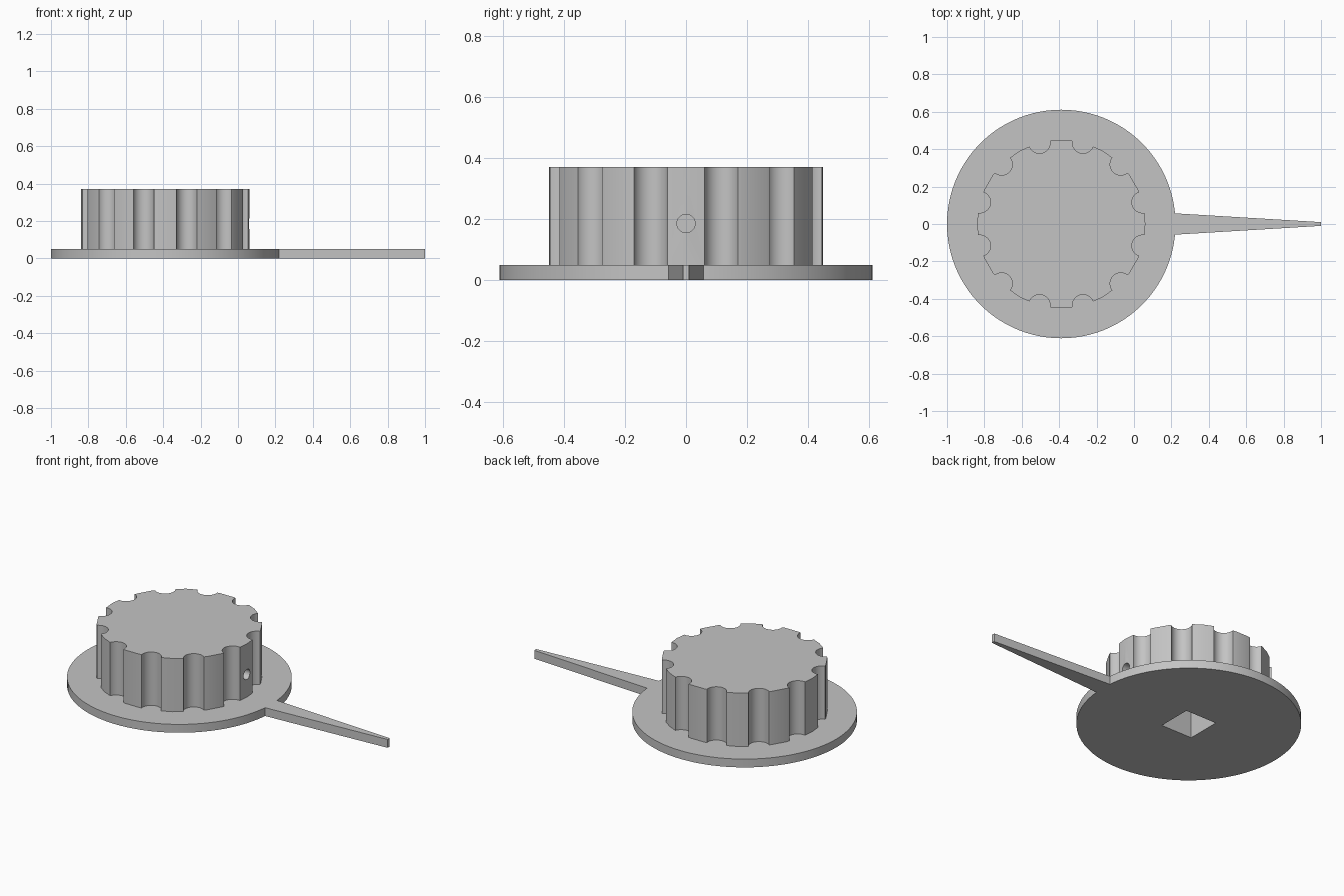
import bpy
import math

if "Cube" in bpy.data.objects:
    bpy.data.objects.remove(bpy.data.objects["Cube"], do_unlink=True)

CENTRE = -0.389
BASE_TOP, KNOB_TOP = 0.05, 0.37
KNOB_RADIUS, BASE_RADIUS = 0.45, 0.611

grey = bpy.data.materials.new("plain_grey")
grey.use_nodes = True
grey.diffuse_color = (0.55, 0.55, 0.55, 1)
grey.node_tree.nodes["Principled BSDF"].inputs["Base Color"].default_value = grey.diffuse_color


def prism(name, outline, low, high):
    """Extrude a flat outline between two heights."""
    count = len(outline)
    verts = [(x, y, z) for z in (low, high) for x, y in outline]
    faces = [list(reversed(range(count))), list(range(count, 2 * count))]
    for i in range(count):
        j = (i + 1) % count
        faces.append([i, j, j + count, i + count])
    mesh = bpy.data.meshes.new(name)
    mesh.from_pydata(verts, [], faces)
    mesh.materials.append(grey)
    obj = bpy.data.objects.new(name, mesh)
    bpy.context.collection.objects.link(obj)
    return obj


def circle(x, y, radius, sides):
    turn = math.tau / sides
    return [(x + radius * math.cos(i * turn), y + radius * math.sin(i * turn))
            for i in range(sides)]


def square(x, y, half):
    return [(x - half, y - half), (x + half, y - half),
            (x + half, y + half), (x - half, y + half)]


def activate(obj):
    bpy.ops.object.select_all(action="DESELECT")
    obj.select_set(True)
    bpy.context.view_layer.objects.active = obj


def cut(target, cutter):
    """Subtract the cutter for good and discard it."""
    cutter.hide_render = True
    activate(target)
    mod = target.modifiers.new("cut", "BOOLEAN")
    mod.operation, mod.solver, mod.object = "DIFFERENCE", "EXACT", cutter
    bpy.ops.object.modifier_apply(modifier=mod.name)
    bpy.data.objects.remove(cutter, do_unlink=True)


def smooth(obj):
    activate(obj)
    bpy.ops.object.shade_smooth_by_angle(angle=math.radians(28))


# Round base plate
base = prism("base_plate", circle(CENTRE, 0, BASE_RADIUS, 100), 0, BASE_TOP)

# Grip with twelve finger scallops
grip = prism("grip", circle(CENTRE, 0, KNOB_RADIUS, 30), BASE_TOP, KNOB_TOP)
for i in range(12):
    angle = math.radians(15 + 30 * i)
    x = CENTRE + KNOB_RADIUS * math.cos(angle)
    y = KNOB_RADIUS * math.sin(angle)
    cut(grip, prism("scallop_cutter", circle(x, y, 0.057, 30), 0, 0.5))

# Square shaft socket from below
for part in (base, grip):
    cut(part, prism("socket_cutter", square(CENTRE, 0, 0.104), -0.1, 0.31))

# Set screw hole on the pointer side, running into the socket
screw = prism("screw_cutter", circle(0, 0, 0.03, 30), 0, 0.5)
screw.rotation_euler = (0, math.pi / 2, 0)
screw.location = (CENTRE + 0.05, 0, 0.185)
bpy.context.view_layer.update()
cut(grip, screw)

smooth(base)
smooth(grip)

# Tapered pointer arm
prism("pointer", [(0.218, -0.057), (1, -0.01), (1, 0.01), (0.218, 0.057)], 0, BASE_TOP)
